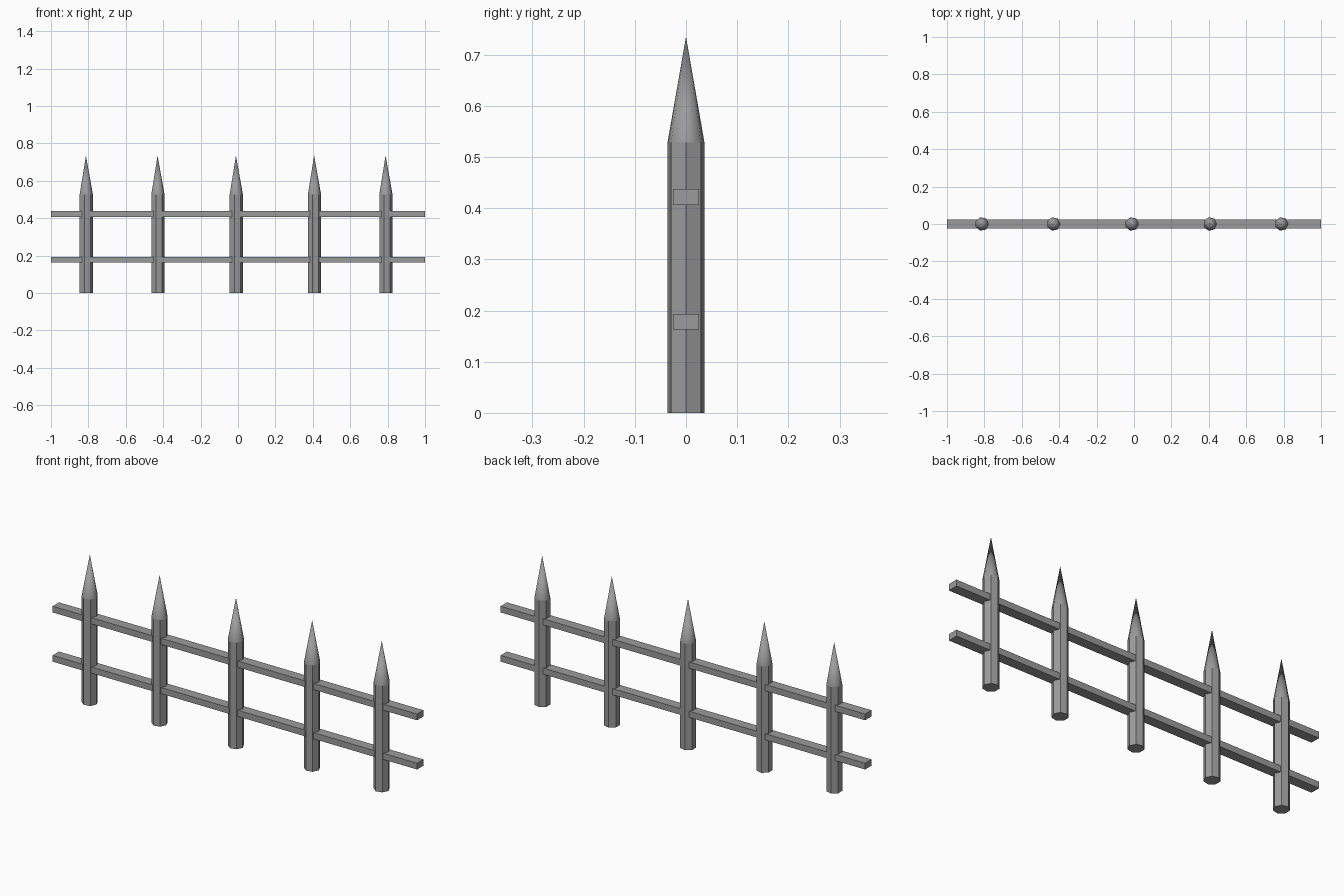
import bpy
import bmesh
from math import cos, sin, tau

cube = bpy.data.objects.get("Cube")
if cube:
    bpy.data.objects.remove(cube, do_unlink=True)

# One grey for the whole fence
grey = bpy.data.materials.new("iron_grey")
grey.use_nodes = True
colour = (0.33, 0.33, 0.33, 1)
grey.diffuse_color = colour
grey.node_tree.nodes["Principled BSDF"].inputs["Base Color"].default_value = colour

SIDES = 7
RADIUS = 0.037
SHOULDER = 0.528
TIP = 0.735


def finish(bm, name, location):
    bmesh.ops.recalc_face_normals(bm, faces=bm.faces)
    mesh = bpy.data.meshes.new(name)
    bm.to_mesh(mesh)
    bm.free()
    mesh.materials.append(grey)
    obj = bpy.data.objects.new(name, mesh)
    obj.location = location
    bpy.context.collection.objects.link(obj)


# Faceted post with a smooth pointed top
def picket(name, x):
    bm = bmesh.new()
    bottom, top = [
        [bm.verts.new((RADIUS * cos(tau * i / SIDES), RADIUS * sin(tau * i / SIDES), z))
         for i in range(SIDES)]
        for z in (0, SHOULDER)]
    tip = bm.verts.new((0, 0, TIP))
    bm.faces.new(bottom[::-1])
    for i in range(SIDES):
        j = (i + 1) % SIDES
        bm.faces.new((bottom[i], bottom[j], top[j], top[i]))
        bm.faces.new((top[i], top[j], tip)).smooth = True
        bm.edges.get((top[i], top[j])).smooth = False
    finish(bm, name, (x, 0, 0))


# Long square-cut bar through all the posts
def rail(name, z):
    bm = bmesh.new()
    bmesh.ops.create_cube(bm, size=1)
    bmesh.ops.scale(bm, vec=(2, 0.05, 0.031), verts=bm.verts)
    finish(bm, name, (0, 0, z))


for number, x in enumerate((-0.813, -0.43, -0.011, 0.407, 0.789), 1):
    picket(f"post_{number}", x)

rail("lower_rail", 0.178)
rail("upper_rail", 0.422)
